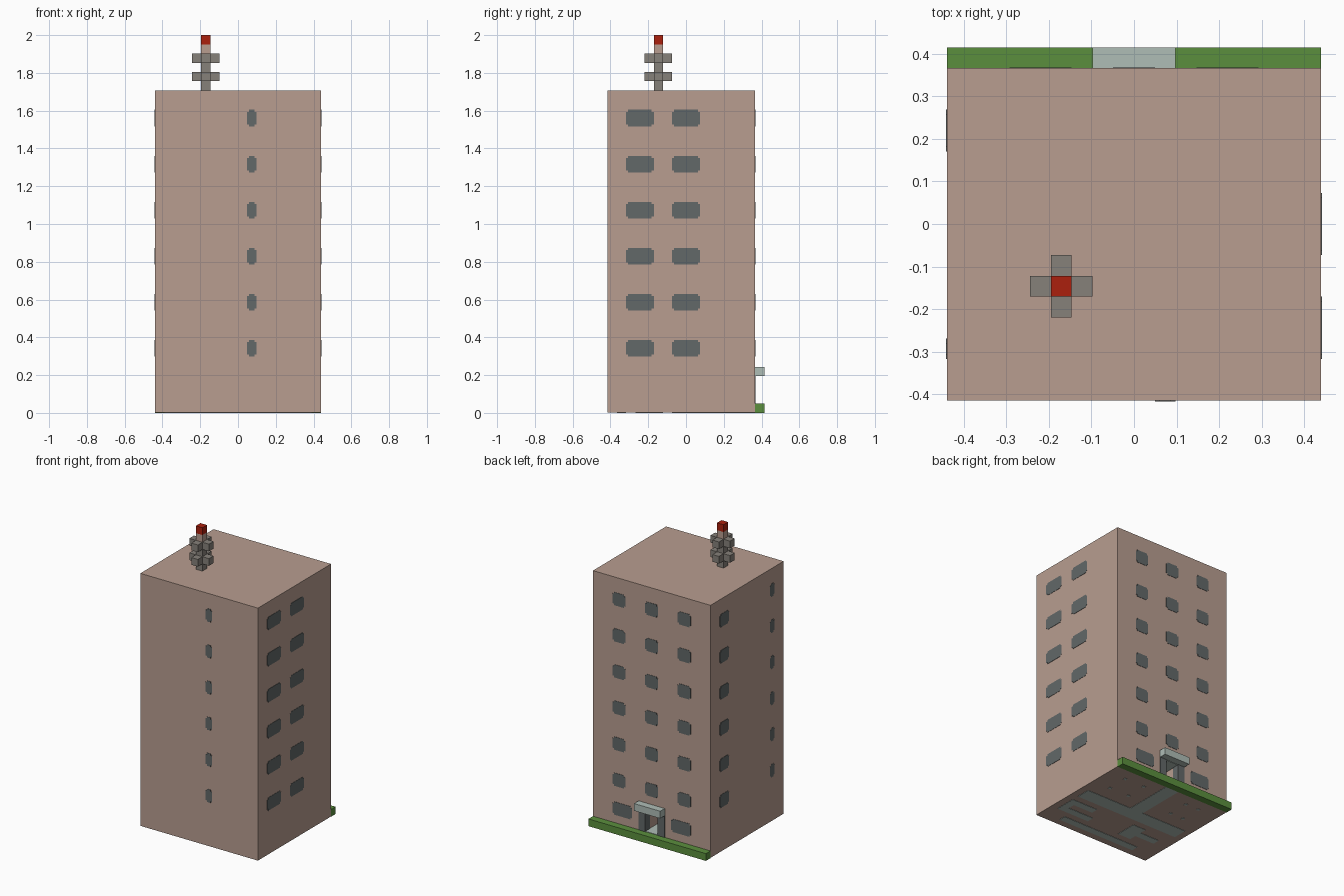
import bpy
import bmesh
from mathutils import Vector

cube = bpy.data.objects.get("Cube")
if cube:
    bpy.data.objects.remove(cube, do_unlink=True)

U = 2 / 41            # one block of the grid
DEPTH = 16            # wall depth in blocks
SKIN = 0.004          # thickness of plates


def material(name, r, g, b):
    m = bpy.data.materials.new(name)
    m.use_nodes = True
    m.diffuse_color = (r, g, b, 1)
    m.node_tree.nodes["Principled BSDF"].inputs["Base Color"].default_value = (r, g, b, 1)
    return m


wall = material("pink_plaster", 0.48, 0.34, 0.28)
glass = material("dark_glass", 0.122, 0.138, 0.138)
metal = material("grey_metal", 0.24, 0.22, 0.195)
red = material("warning_red", 0.41, 0.014, 0.004)
grass = material("grass_green", 0.105, 0.275, 0.048)
stone = material("pale_stone", 0.43, 0.51, 0.47)


def point(x, y, z):
    """Block coordinates to model units; y counts from the front wall."""
    return Vector((x * U, (y - 8.5) * U, z * U))


def finish(name, bm, mat):
    bmesh.ops.recalc_face_normals(bm, faces=bm.faces)
    me = bpy.data.meshes.new(name)
    bm.to_mesh(me)
    bm.free()
    me.materials.append(mat)
    ob = bpy.data.objects.new(name, me)
    bpy.context.scene.collection.objects.link(ob)
    return ob


def add_box(bm, lo, hi):
    lo, hi = point(*lo), point(*hi)
    verts = bmesh.ops.create_cube(bm, size=1)["verts"]
    for v in verts:
        v.co = Vector([(lo[i] + hi[i]) / 2 + v.co[i] * (hi[i] - lo[i]) for i in range(3)])


def boxes(name, mat, *pairs):
    bm = bmesh.new()
    for lo, hi in pairs:
        add_box(bm, lo, hi)
    return finish(name, bm, mat)


def add_window(bm, origin, along, normal, start, end, low):
    """Thin pane, two blocks high, with stepped corners."""
    n, high = 0.22, low + 2
    a, b, c, d = start, start + n, end - n, end
    p, q, r, s = low + 0.1, low + 0.1 + n, high - 0.1 - n, high - 0.1
    outline = [(b, p), (c, p), (c, q), (d, q), (d, r), (c, r),
               (c, s), (b, s), (b, r), (a, r), (a, q), (b, q)]
    verts = [bm.verts.new(origin + along * t * U + Vector((0, 0, z * U)) - normal * SKIN / 2)
             for t, z in outline]
    face = bm.faces.new(verts)
    new = bmesh.ops.extrude_face_region(bm, geom=[face])["geom"]
    bmesh.ops.translate(bm, vec=normal * SKIN,
                        verts=[g for g in new if isinstance(g, bmesh.types.BMVert)])


# Tower body with an entrance passage cut into the back
body = boxes("tower_body", wall, ((-9, 0, 0.04), (9, DEPTH, 35)))
cutter = boxes("entrance_cutter", wall, ((-1, DEPTH - 6, 1), (1, DEPTH + 1, 4)))
cutter.hide_render = True
cut = body.modifiers.new("entrance", "BOOLEAN")
cut.operation = "DIFFERENCE"
cut.solver = "EXACT"
cut.object = cutter
bpy.context.view_layer.objects.active = body
bpy.ops.object.modifier_apply(modifier="entrance")
bpy.data.objects.remove(cutter, do_unlink=True)

# Entrance: floor, ceiling, jambs and canopy
boxes("entrance_floor", stone, ((-1, DEPTH - 6, 0.95), (1, DEPTH, 1.06)))
boxes("entrance_ceiling", stone, ((-1, DEPTH - 6, 3.95), (1, DEPTH, 4.05)))
for side, lo, hi in (("left", 0.95, 2), ("right", -2, -0.95)):
    boxes(side + "_door_jamb", glass, ((lo, DEPTH - 1, 1), (hi, DEPTH + 0.06, 4)))
boxes("entrance_canopy", stone, ((-2, DEPTH, 4), (2, DEPTH + 1, 5)))
boxes("grass_strip", grass, ((-9, DEPTH, 0), (9, DEPTH + 1, 1)))

# Windows: wall origin, direction along the wall, outward normal, columns
X, Y = Vector((1, 0, 0)), Vector((0, 1, 0))
walls = {
    "front": (point(0, 0, 0), X, -Y, [(1, 2)]),
    "back": (point(0, DEPTH, 0), X, Y, [(4, 6), (-1, 1), (-6, -4)]),
    "left": (point(9, 0, 0), Y, X, [(2, 5), (7, 10)]),
    "right": (point(-9, 0, 0), Y, -X, [(2, 3), (12, 14)]),
}
for side, (origin, along, normal, columns) in walls.items():
    bm = bmesh.new()
    for start, end in columns:
        for floor in range(6):
            add_window(bm, origin, along, normal, start, end, 6 + 5 * floor)
    if side == "back":
        for start, end in ((3, 6), (-6, -3)):
            add_window(bm, origin, along, normal, start, end, 2)
    finish(side + "_windows", bm, glass)

# Roof antenna
boxes("antenna_pole", metal, ((-4, 5, 35), (-3, 6, 39)))
for name, z in (("lower", 36), ("upper", 38)):
    boxes(name + "_antenna_cross", metal,
          ((-5, 5, z), (-2, 6, z + 1)), ((-4, 4, z), (-3, 7, z + 1)))
boxes("antenna_neck", wall, ((-4, 5, 39), (-3, 6, 40)))
boxes("antenna_light", red, ((-4, 5, 40), (-3, 6, 41)))

# Pale floor patches on the underside
patches = [(-1, 9, 1, 16), (-8, 7, 8, 9), (3, 3, 8, 4), (7, 3, 8, 6), (4, 5, 7, 6),
           (-4, 3, -2, 6), (-7, 4, -4, 5), (-6, 1, 6, 2)]
patches += [(x, y, x + 0.4, y + 0.4) for x in (-6, -4, 3, 6) for y in (11, 14)]
boxes("underside_patches", stone,
      *[((x0, y0, 0), (x1, y1, 0.08)) for x0, y0, x1, y1 in patches])
